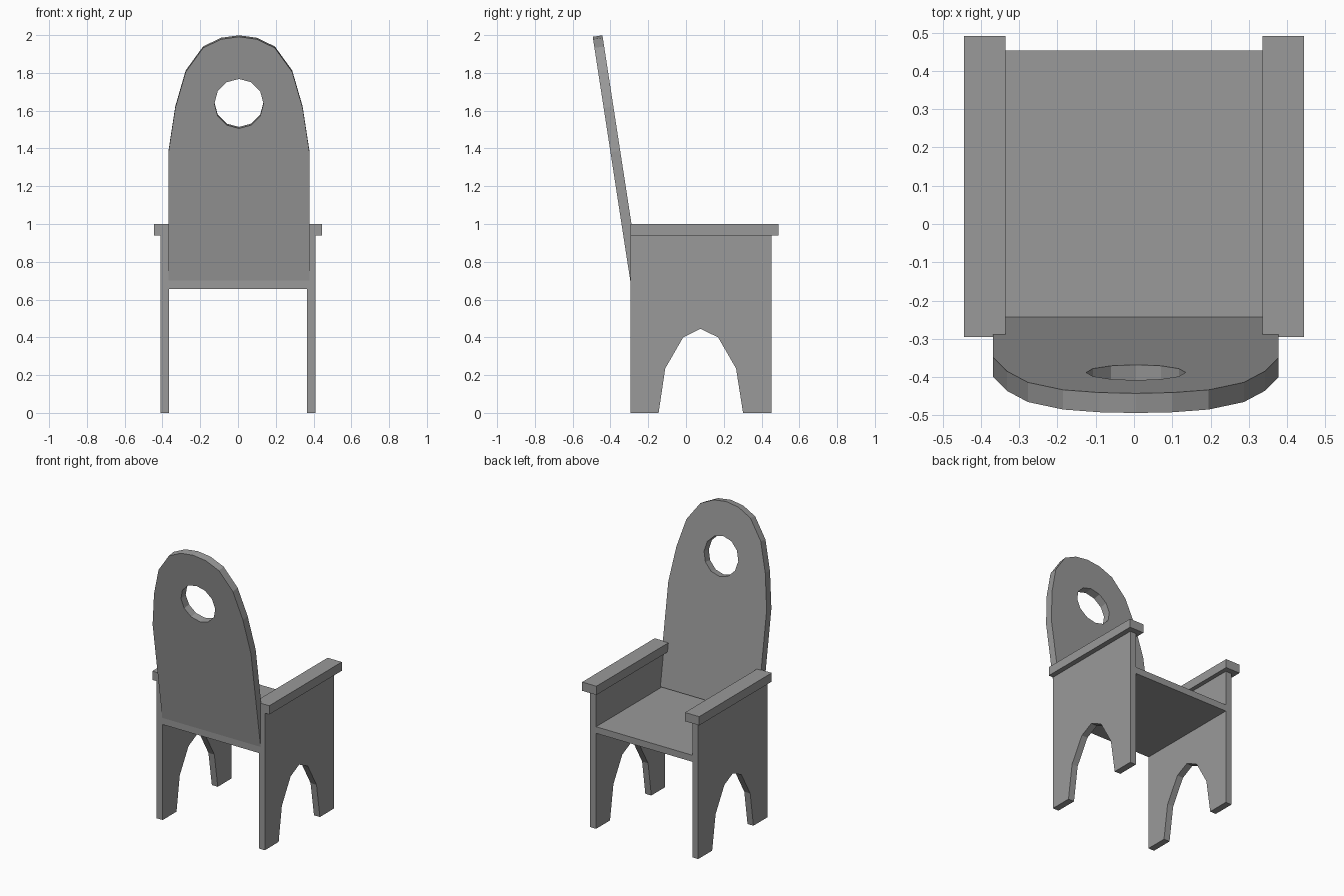
import bpy
import bmesh
import math
from mathutils import Vector

default_cube = bpy.data.objects.get("Cube")
if default_cube:
    bpy.data.objects.remove(default_cube, do_unlink=True)

GREY = (0.32, 0.32, 0.32, 1.0)
paint = bpy.data.materials.new("plain grey")
paint.use_nodes = True
paint.diffuse_color = GREY
paint.node_tree.nodes["Principled BSDF"].inputs["Base Color"].default_value = GREY


def finish(name, bm):
    bmesh.ops.recalc_face_normals(bm, faces=bm.faces)
    mesh = bpy.data.meshes.new(name)
    bm.to_mesh(mesh)
    bm.free()
    mesh.materials.append(paint)
    obj = bpy.data.objects.new(name, mesh)
    bpy.context.collection.objects.link(obj)
    return obj


def board(name, loops, depth):
    """Flat board: fill an outline (further loops are holes) and extrude it."""
    bm = bmesh.new()
    edges = []
    for loop in loops:
        verts = [bm.verts.new(p) for p in loop]
        edges += [bm.edges.new((v, verts[i - 1])) for i, v in enumerate(verts)]
    bmesh.ops.triangle_fill(bm, edges=edges, use_beauty=True)
    extruded = bmesh.ops.extrude_face_region(bm, geom=bm.faces[:], use_keep_orig=True)
    moved = [g for g in extruded["geom"] if isinstance(g, bmesh.types.BMVert)]
    bmesh.ops.translate(bm, verts=moved, vec=depth)
    return finish(name, bm)


def box(name, low, high):
    x, y, z = low
    base = [(x, y, z), (high[0], y, z), (high[0], high[1], z), (x, high[1], z)]
    return board(name, [base], Vector((0, 0, high[2] - z)))


REAR, FRONT = -0.295, 0.453
SEAT_TOP = 0.70

# Side panels with an arched cut-out, and the armrests on top
arch = [(-0.145, 0), (-0.11, 0.235), (-0.015, 0.40), (0.077, 0.445),
        (0.17, 0.40), (0.265, 0.235), (0.302, 0)]
profile = [(REAR, 0)] + arch + [(FRONT, 0), (FRONT, 0.94), (REAR, 0.94)]
for side, s in (("left", 1), ("right", -1)):
    outline = [(s * 0.365, y, z) for y, z in profile]
    board(side + "_side_panel", [outline], Vector((s * 0.045, 0, 0)))
    inner, outer = sorted((s * 0.336, s * 0.444))
    box(side + "_armrest", (inner, REAR, 0.94), (outer, 0.491, 1.0))

# Seat
box("seat", (-0.366, REAR, 0.655), (0.366, FRONT, SEAT_TOP))

# Leaning backrest with rounded top and a round hole
CENTRE = 0.005
SLOPE = 0.154


def lean(x, z):
    return (CENTRE + x, REAR - SLOPE * (z - SEAT_TOP), z)


half = [(0.373, SEAT_TOP), (0.373, 1.38), (0.337, 1.615), (0.282, 1.805),
        (0.19, 1.932), (0.095, 1.978)]
outline = half + [(0, 1.991)] + [(-x, z) for x, z in reversed(half)]
angles = [math.tau * i / 12 for i in range(12)]
hole = [(0.13 * math.sin(a), 1.637 + 0.131 * math.cos(a)) for a in angles]
thickness = Vector((0, 1, SLOPE)).normalized() * 0.052
board("backrest", [[lean(*p) for p in outline], [lean(*p) for p in hole]], thickness)
